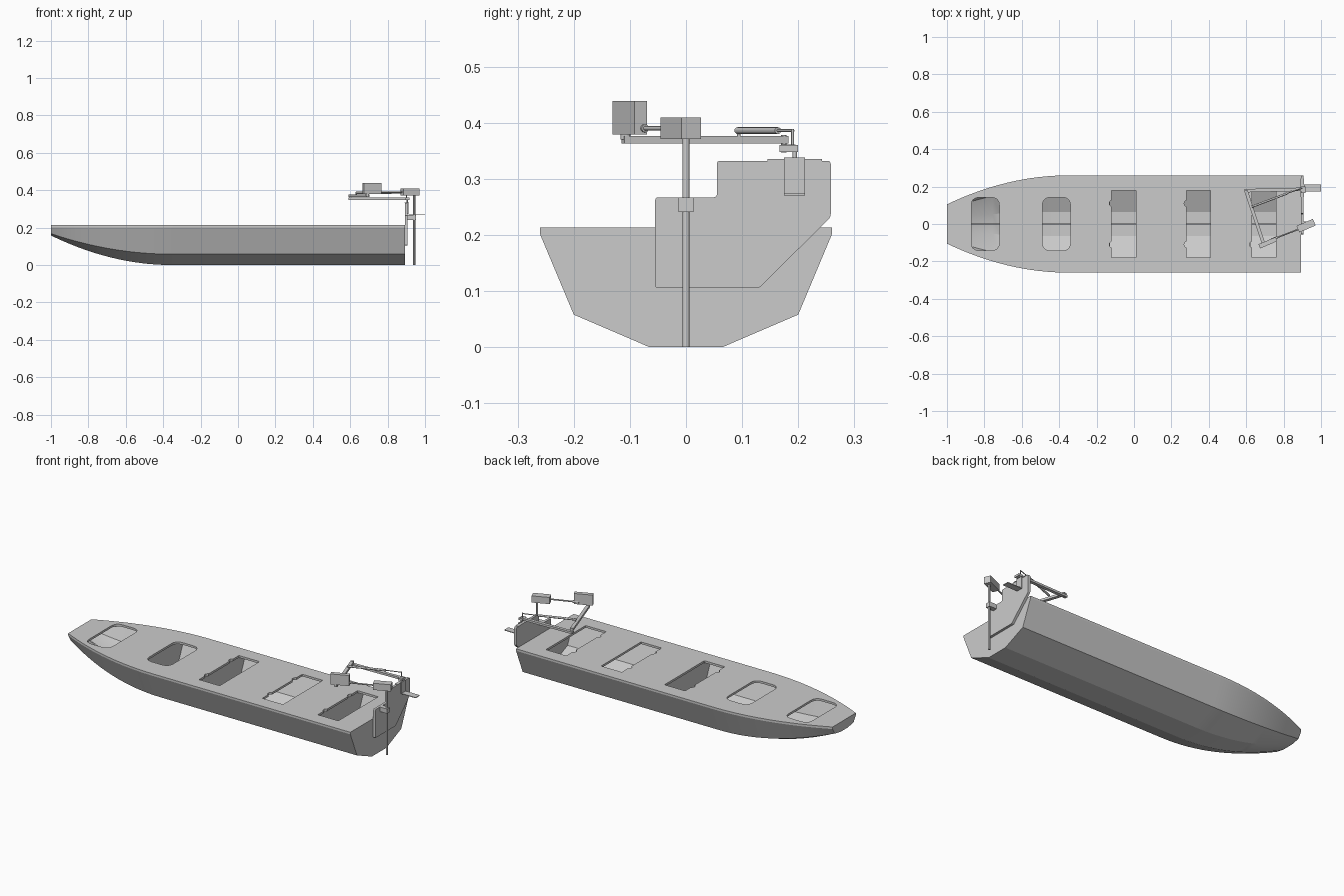
import bpy, bmesh, math
from mathutils import Vector, Matrix

if "Cube" in bpy.data.objects:
    bpy.data.objects.remove(bpy.data.objects["Cube"])


def finish(name, bm):
    bmesh.ops.recalc_face_normals(bm, faces=bm.faces[:])
    me = bpy.data.meshes.new(name)
    bm.to_mesh(me)
    bm.free()
    ob = bpy.data.objects.new(name, me)
    bpy.context.collection.objects.link(ob)
    return ob


def loft(name, rings):
    """Skin closed rings of 3D points and cap both ends."""
    bm = bmesh.new()
    rows = [[bm.verts.new(p) for p in r] for r in rings]
    n = len(rows[0])
    for a, b in zip(rows, rows[1:]):
        for i in range(n):
            j = (i + 1) % n
            bm.faces.new((a[i], a[j], b[j], b[i]))
    bm.faces.new(rows[0])
    bm.faces.new(rows[-1])
    return finish(name, bm)


def plate_x(name, pts, x0, x1):
    return loft(name, [[(x, y, z) for y, z in pts] for x in (x0, x1)])


def plate_z(name, pts, z0, z1):
    return loft(name, [[(x, y, z) for x, y in pts] for z in (z0, z1)])


def box(name, lo, hi):
    x0, y0, z0 = lo
    x1, y1, z1 = hi
    return plate_z(name, [(x0, y0), (x1, y0), (x1, y1), (x0, y1)], z0, z1)


def turned_box(name, c, size, deg):
    bm = bmesh.new()
    m = Matrix.Translation(c) @ Matrix.Rotation(math.radians(deg), 4, 'Z') @ Matrix.Diagonal((*size, 1))
    bmesh.ops.create_cube(bm, size=1, matrix=m)
    return finish(name, bm)


def flat_bar(name, p, q, w, h):
    p, q = Vector(p), Vector(q)
    d = q - p
    return turned_box(name, (p + q) / 2, (d.length, w, h), math.degrees(math.atan2(d.y, d.x)))


def tube(name, p, q, r, n=16):
    p, q = Vector(p), Vector(q)
    d = q - p
    bm = bmesh.new()
    m = Matrix.Translation((p + q) / 2) @ d.to_track_quat('Z', 'Y').to_matrix().to_4x4()
    bmesh.ops.create_cone(bm, cap_ends=True, segments=n, radius1=r, radius2=r, depth=d.length, matrix=m)
    return smooth(finish(name, bm))


def smooth(ob):
    bpy.ops.object.select_all(action='DESELECT')
    ob.select_set(True)
    bpy.context.view_layer.objects.active = ob
    bpy.ops.object.shade_smooth_by_angle(angle=math.radians(20))
    return ob


def rounded(pts, r, n=4):
    """Round every corner of a polygon with a quadratic curve."""
    out = []
    for i, p in enumerate(pts):
        p = Vector(p)
        a = p + (Vector(pts[i - 1]) - p).normalized() * r
        b = p + (Vector(pts[(i + 1) % len(pts)]) - p).normalized() * r
        for k in range(n + 1):
            t = k / n
            out.append(tuple(a * (1 - t) ** 2 + p * 2 * t * (1 - t) + b * t * t))
    return out


# Hull section at a station along the boat
SKIN, STERN, SHEER, TOP = 0.006, 0.892, 0.201, 0.213


def rise(x):
    return max(0, (-0.35 - x) / 0.65) ** 2


def section(x, inset=0):
    t = rise(x)
    half = [(0.26 - 0.155 * t - inset, SHEER),
            (0.2 - 0.115 * t - inset, 0.058 + 0.11 * t + inset * 0.6),
            (0.065 - 0.03 * t, 0.158 * t + inset)]
    return [(-y, z) for y, z in half] + half[::-1]


stations = [-1 + 0.65 * i / 16 for i in range(17)] + [STERN]

# Hull skin, bow and stern boards
smooth(loft("hull_skin", [[(x, y, z) for y, z in section(x) + section(x, SKIN)[::-1]] for x in stations]))
plate_x("bow_board", section(-1), -1, -0.994)
plate_x("stern_board", section(STERN), STERN - 0.008, STERN)

# Keel strip along the inside floor
loft("keel_strip", [[(x, y, 0.158 * rise(x) + z) for y, z in
                     ((-0.004, 0.004), (0.004, 0.004), (0.004, 0.022), (-0.004, 0.022))]
                    for x in stations[1:]])

# Inner bulkheads
for i, x in enumerate((-0.51, -0.13, 0.02, 0.62)):
    plate_x(f"bulkhead_{i + 1}", section(x, 0.003), x - 0.003, x + 0.003)

# Deck with five openings
edge = [(x, 0.26 - 0.155 * rise(x)) for x in stations]
deck = plate_z("deck", edge + [(x, -y) for x, y in reversed(edge)], SHEER, TOP)
cutters = []
for x0, x1, hw, r in ((-0.87, -0.72, 0.142, 0.045), (-0.49, -0.34, 0.142, 0.045),
                      (-0.12, 0.01, 0.18, 0.004), (0.28, 0.41, 0.18, 0.004), (0.63, 0.76, 0.18, 0.004)):
    pts = rounded([(x0, -hw), (x1, -hw), (x1, hw), (x0, hw)], r, 6)
    cutters.append(plate_z("opening_cutter", pts, 0.17, 0.25))
    if x0 > -0.2:
        for y in (-0.11, 0.11):
            cutters.append(tube("notch_cutter", (x0 + 0.006, y, 0.16), (x0 + 0.006, y, 0.26), 0.018))
bpy.context.view_layer.objects.active = deck
for c in cutters:
    m = deck.modifiers.new("cut", 'BOOLEAN')
    m.object, m.operation, m.solver = c, 'DIFFERENCE', 'EXACT'
    bpy.ops.object.modifier_apply(modifier=m.name)
    bpy.data.objects.remove(c)

# Stepped motor board on the stern
plate_x("motor_board", rounded([(-0.055, 0.105), (0.13, 0.105), (0.258, 0.232), (0.258, 0.332),
                                (0.055, 0.332), (0.055, 0.267), (-0.055, 0.267)], 0.006), STERN, 0.906)
box("board_cap", (0.89, 0.145, 0.331), (0.908, 0.242, 0.335))

# Motor shaft with clamp and turned head
tube("motor_shaft", (0.942, 0, 0), (0.942, 0, 0.38), 0.006)
box("shaft_clamp", (0.906, -0.013, 0.241), (0.952, 0.013, 0.267))
turned_box("motor_head", (0.92, -0.009, 0.39), (0.095, 0.038, 0.038), 23)

# Rear bracket with outboard shelf
box("bracket_back", (0.905, 0.175, 0.272), (0.912, 0.212, 0.338))
box("bracket_shelf", (0.912, 0.175, 0.27), (1.0, 0.212, 0.274))
tube("bracket_post", (0.904, 0.194, 0.335), (0.904, 0.194, 0.35), 0.004)

# Steering linkage
flat_bar("long_arm", (0.59, 0.178, 0.355), (0.915, 0.186, 0.355), 0.018, 0.012)
box("arm_end_block", (0.893, 0.167, 0.348), (0.918, 0.2, 0.36))
flat_bar("cross_arm", (0.598, 0.18, 0.3695), (0.695, -0.112, 0.3695), 0.018, 0.013)
tube("arm_pivot", (0.602, 0.174, 0.347), (0.602, 0.174, 0.378), 0.005)
tube("damper_body", (0.63, 0.092, 0.386), (0.82, 0.164, 0.386), 0.006)
tube("damper_rod", (0.82, 0.164, 0.386), (0.9, 0.191, 0.386), 0.0025)
tube("damper_link", (0.9, 0.19, 0.358), (0.9, 0.19, 0.389), 0.0025)
tube("damper_foot", (0.632, 0.094, 0.37), (0.632, 0.094, 0.386), 0.003)

# Control box and push rod to the motor head
turned_box("control_box", (0.716, -0.1, 0.409), (0.1, 0.024, 0.06), 23)
tube("control_box_foot", (0.692, -0.108, 0.37), (0.692, -0.108, 0.382), 0.009)
tube("push_rod", (0.735, -0.084, 0.39), (0.89, -0.024, 0.39), 0.004)
tube("push_rod_end", (0.735, -0.084, 0.39), (0.765, -0.0724, 0.39), 0.007)
